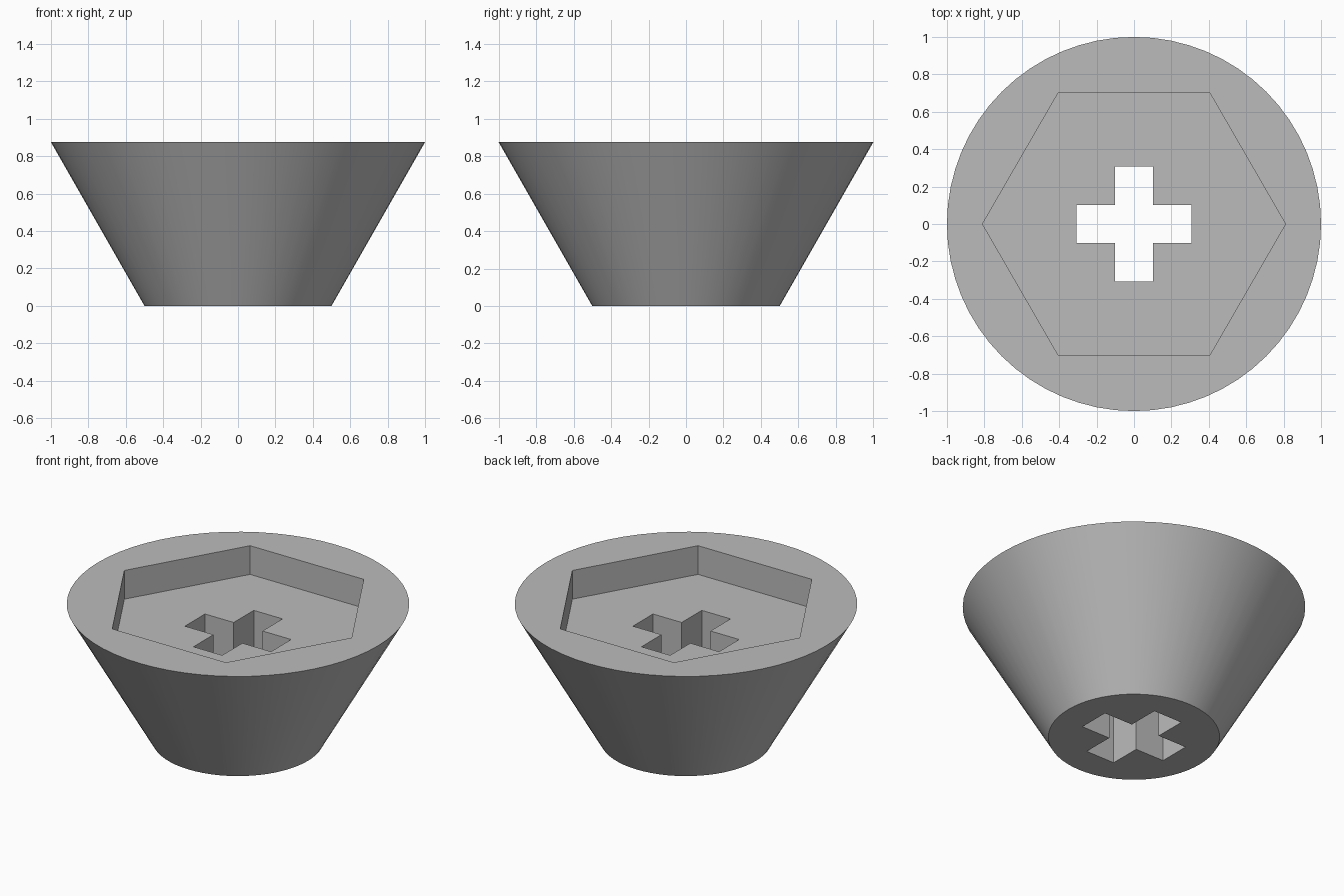
import bpy, bmesh, math

default = bpy.data.objects.get("Cube")
if default:
    bpy.data.objects.remove(default, do_unlink=True)

HEIGHT, POCKET_FLOOR = 0.875, 0.69

grey = bpy.data.materials.new("plain_grey")
grey.use_nodes = True
grey.diffuse_color = (0.5, 0.5, 0.5, 1)
grey.node_tree.nodes["Principled BSDF"].inputs["Base Color"].default_value = (0.5, 0.5, 0.5, 1)


def prism(name, outline, z0, z1, taper=1.0):
    """Extrude a flat outline from z0 to z1, scaling the top by taper."""
    bm = bmesh.new()
    base = bm.faces.new([bm.verts.new((x, y, z0)) for x, y in outline])
    top = bmesh.ops.extrude_face_region(bm, geom=[base])["geom"]
    for v in (g for g in top if isinstance(g, bmesh.types.BMVert)):
        v.co = (v.co.x * taper, v.co.y * taper, z1)
    bmesh.ops.recalc_face_normals(bm, faces=bm.faces[:])
    mesh = bpy.data.meshes.new(name)
    bm.to_mesh(mesh)
    bm.free()
    mesh.materials.append(grey)
    obj = bpy.data.objects.new(name, mesh)
    bpy.context.collection.objects.link(obj)
    return obj


def polygon(sides, radius):
    return [(radius * math.cos(2 * math.pi * i / sides),
             radius * math.sin(2 * math.pi * i / sides)) for i in range(sides)]


# Tapered round body
body = prism("tapered_body", polygon(64, 0.5), 0, HEIGHT, taper=2)

# Hexagonal pocket and cross-shaped through hole
a, b = 0.1025, 0.307
corner = [(b, -a), (b, a), (a, a)]
cross = []
for _ in range(4):
    cross += corner
    corner = [(-y, x) for x, y in corner]
cutters = [prism("hex_pocket_cutter", polygon(6, 0.81), POCKET_FLOOR, HEIGHT + 0.2),
           prism("cross_hole_cutter", cross, -0.2, HEIGHT + 0.1)]

bpy.context.view_layer.objects.active = body
body.select_set(True)
for cutter in cutters:
    mod = body.modifiers.new(cutter.name, "BOOLEAN")
    mod.operation, mod.solver, mod.object = "DIFFERENCE", "EXACT", cutter
    bpy.ops.object.modifier_apply(modifier=mod.name)
    bpy.data.objects.remove(cutter, do_unlink=True)

# Smooth cone wall, sharp rims and recess edges
bpy.ops.object.shade_smooth_by_angle(angle=math.radians(30))
